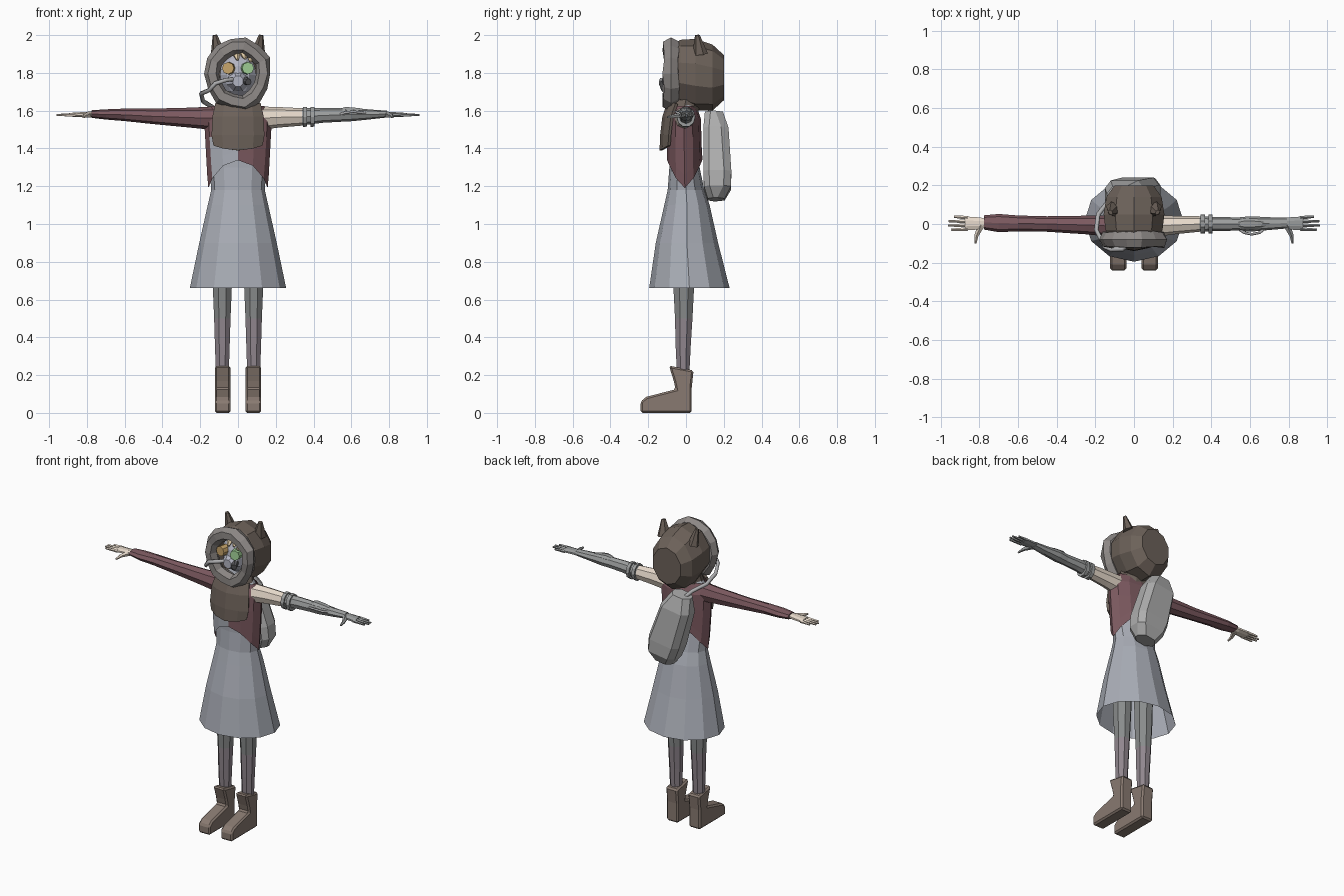
import bpy, bmesh, math, random
from mathutils import Vector, Matrix

if "Cube" in bpy.data.objects:
    bpy.data.objects.remove(bpy.data.objects["Cube"])

random.seed(4)
COL = dict(dress=(.40, .42, .47), maroon=(.20, .10, .115), brown=(.15, .12, .10), boot=(.25, .195, .165),
           skin=(.80, .70, .60), metal=(.33, .34, .34), fur=(.27, .25, .24), sock=(.28, .24, .27),
           thigh=(.25, .26, .26), mask=(.45, .46, .54), amber=(.55, .36, .14), green=(.35, .62, .30),
           hair=(.78, .62, .40), dark=(.10, .10, .11), pack=(.42, .42, .42), hose=(.42, .42, .43))


def mat(key):
    m = bpy.data.materials.get(key) or bpy.data.materials.new(key)
    m.diffuse_color = (*COL[key], 1)
    m.use_nodes = True
    m.node_tree.nodes["Principled BSDF"].inputs["Base Color"].default_value = m.diffuse_color
    return m


def finish(bm, name, col):
    bmesh.ops.recalc_face_normals(bm, faces=bm.faces)
    me = bpy.data.meshes.new(name)
    bm.to_mesh(me)
    bm.free()
    ob = bpy.data.objects.new(name, me)
    bpy.context.collection.objects.link(ob)
    me.materials.append(mat(col))
    return ob


def tube(name, secs, axis, n, col, caps=(True, True), phase=0.0):
    """Loft of elliptical rings; each section is (along, centre a, centre b, radius a, radius b)."""
    bm = bmesh.new()
    rings = []
    for t, a, b, ra, rb in secs:
        ring = []
        for i in range(n):
            w = 2 * math.pi * (i + phase) / n
            p, q = a + ra * math.cos(w), b + rb * math.sin(w)
            ring.append(bm.verts.new({'x': (t, p, q), 'y': (p, t, q), 'z': (p, q, t)}[axis]))
        rings.append(ring)
    for r, s in zip(rings, rings[1:]):
        for i in range(n):
            j = (i + 1) % n
            bm.faces.new((r[i], r[j], s[j], s[i]))
    if caps[0]:
        bm.faces.new(rings[0])
    if caps[1]:
        bm.faces.new(rings[-1])
    return finish(bm, name, col)


def ball(name, c, r, col, u=8, v=6):
    bm = bmesh.new()
    bmesh.ops.create_uvsphere(bm, u_segments=u, v_segments=v, radius=1)
    bm.transform(Matrix.Translation(c) @ Matrix.Diagonal((*r, 1)))
    return finish(bm, name, col)


def rod(name, p, q, r1, r2, col, n=6, flat=1.0):
    p, q = Vector(p), Vector(q)
    bm = bmesh.new()
    bmesh.ops.create_cone(bm, cap_ends=True, segments=n, radius1=r1, radius2=r2, depth=(q - p).length)
    bm.transform(Matrix.Translation((p + q) / 2) @ (q - p).to_track_quat('Z', 'Y').to_matrix().to_4x4()
                 @ Matrix.Diagonal((1, flat, 1, 1)))
    return finish(bm, name, col)


def cable(name, pts, r, col):
    cu = bpy.data.curves.new(name, 'CURVE')
    cu.dimensions = '3D'
    cu.bevel_depth, cu.bevel_resolution, cu.use_fill_caps = r, 1, True
    sp = cu.splines.new('POLY')
    sp.points.add(len(pts) - 1)
    for s, p in zip(sp.points, pts):
        s.co = (*p, 1)
    ob = bpy.data.objects.new(name, cu)
    bpy.context.collection.objects.link(ob)
    cu.materials.append(mat(col))
    return ob


# Dress: open flared skirt running up into the bodice
tube('dress', [(.66, 0, .018, .255, .213), (.9, 0, .005, .205, .165), (1.1, 0, .005, .16, .12),
               (1.18, 0, 0, .142, .097), (1.3, 0, -.008, .15, .08), (1.5, 0, -.01, .16, .08),
               (1.6, 0, -.01, .14, .07), (1.66, 0, .01, .07, .055)], 'z', 12, 'dress', (False, True))

# Jacket shell with a hem rising at front and back, cut open on one side of the chest
jacket = tube('jacket', [(1.19, 0, -.006, .157, .094), (1.26, 0, -.008, .163, .092), (1.46, 0, -.01, .174, .092),
                         (1.56, 0, -.01, .18, .088), (1.625, 0, -.01, .14, .065)], 'z', 12, 'maroon', (False, False))
jacket.data.materials.append(mat('dress'))
for v in jacket.data.vertices:
    if v.co.z < 1.3:
        rise = abs((v.co.y + .007) / .094) ** 1.5
        v.co.z += .15 * rise * (1 if v.co.z < 1.22 else .85)
for f in jacket.data.polygons:
    if f.center.z > 1.3 and f.center.z < 1.45 and -.15 < f.center.x < -.02 and f.center.y < -.03:
        f.material_index = 1

# Scarf hanging over the chest
bm = bmesh.new()
grid = []
for z, hw, y in ((1.64, .12, -.10), (1.57, .135, -.125), (1.47, .14, -.137), (1.39, .13, -.14)):
    row = []
    for k in (-1, -.6, 0, .6, 1):
        row.append(bm.verts.new((k * hw, y + .045 * k * k, z + (.025 * k * k if z < 1.4 else 0))))
    grid.append(row)
for r, s in zip(grid, grid[1:]):
    for i in range(4):
        bm.faces.new((r[i], s[i], s[i + 1], r[i + 1]))
scarf = finish(bm, 'scarf', 'brown')
scarf.modifiers.new('thick', 'SOLIDIFY').thickness = .015
tube('neck_wrap', [(1.56, 0, -.02, .13, .085), (1.66, 0, 0, .10, .08)], 'z', 10, 'brown')

# Legs and boots
for s, side in ((-1, 'right'), (1, 'left')):
    tube(side + '_stocking', [(.18, s * .083, -.015, .036, .034), (.35, s * .083, -.015, .042, .043),
                              (.5, s * .083, -.012, .047, .05)], 'z', 8, 'sock', phase=.5)
    tube(side + '_thigh', [(.5, s * .083, -.012, .047, .05), (.68, s * .083, -.012, .055, .06),
                           (1.0, s * .08, -.005, .06, .065)], 'z', 8, 'thigh', phase=.5)
    bm = bmesh.new()
    prof = [(.03, 0), (.03, .13), (.04, .225), (-.09, .25), (-.065, .17), (-.055, .125), (-.21, .085), (-.24, .06), (-.24, 0)]
    f = bm.faces.new([bm.verts.new((s * .081 - .042, y, z)) for y, z in prof])
    ext = bmesh.ops.extrude_face_region(bm, geom=[f])
    bmesh.ops.translate(bm, verts=[g for g in ext['geom'] if isinstance(g, bmesh.types.BMVert)], vec=(.084, 0, 0))
    boot = finish(bm, side + '_boot', 'boot')
    bev = boot.modifiers.new('bevel', 'BEVEL')
    bev.width, bev.segments = .01, 1

# Sleeved arm on one side
tube('sleeve', [(-.13, -.01, 1.56, .055, .062), (-.25, -.005, 1.563, .048, .053), (-.45, 0, 1.57, .04, .041),
                (-.6, .003, 1.578, .041, .033), (-.7, .005, 1.58, .047, .027), (-.775, .008, 1.582, .037, .02)],
     'x', 8, 'maroon')
# Bare shoulder and mechanical arm on the other
tube('bare_shoulder', [(.12, -.01, 1.56, .055, .062), (.22, -.005, 1.565, .047, .054), (.34, 0, 1.567, .04, .046)],
     'x', 8, 'skin')
tube('mechanical_arm', [(.33, 0, 1.567, .04, .046), (.45, 0, 1.575, .036, .039), (.54, 0, 1.577, .034, .036),
                        (.6, 0, 1.58, .04, .036), (.7, .002, 1.58, .033, .026), (.79, .005, 1.582, .028, .018)],
     'x', 8, 'metal')
for i, x in enumerate((.355, .395)):
    tube(f'arm_band_{i}', [(x - .011, 0, 1.567, .05, .056), (x + .011, 0, 1.567, .049, .054)], 'x', 10, 'metal')
tube('forearm_plate', [(.53, 0, 1.60, .014, .008), (.57, 0, 1.605, .03, .017), (.64, 0, 1.6, .028, .016),
                       (.7, 0, 1.595, .012, .006)], 'x', 6, 'metal')
cable('forearm_cable', [(.54, -.025, 1.58), (.57, -.045, 1.59), (.61, -.053, 1.595), (.65, -.045, 1.59), (.68, -.02, 1.585)],
      .007, 'hose')

# Hands
for s, side, col in ((-1, 'right', 'skin'), (1, 'left', 'metal')):
    tube(side + '_palm', [(s * .76, .006, 1.582, .022, .015), (s * .80, .003, 1.58, .034, .015),
                          (s * .875, .003, 1.578, .039, .012)], 'x', 8, col, phase=.5)
    for i, tip in enumerate((.945, .962, .96, .93)):
        y = -.026 + .0195 * i
        rod(f'{side}_finger_{i}', (s * .86, y, 1.578), (s * tip, y * 1.15, 1.576), .0105, .006, col, 5)
    rod(side + '_thumb_base', (s * .79, -.005, 1.578), (s * .815, -.06, 1.572), .019, .011, col, 5)
    rod(side + '_thumb_tip', (s * .814, -.056, 1.572), (s * .82, -.10, 1.565), .011, .006, col, 5)

# Hood, ears and ragged fur trim
tube('hood', [(-.07, 0, 1.795, .135, .155), (-.03, 0, 1.80, .155, .175), (.05, 0, 1.79, .165, .19),
              (.14, 0, 1.775, .15, .175), (.2, 0, 1.775, .105, .12)], 'y', 10, 'brown', (False, True), .5)
for s, side in ((-1, 'right'), (1, 'left')):
    rod(side + '_ear', (s * .105, .075, 1.90), (s * .122, .06, 2.0), .045, .014, 'brown', 6, .8)
bm = bmesh.new()
N, M = 14, 6
rings = []
for i in range(N):
    a = 2 * math.pi * i / N
    bump = random.uniform(-.009, .009)
    ring = []
    for j in range(M):
        b = 2 * math.pi * j / M
        r = .042 + random.uniform(-.006, .006)
        d = r * math.cos(b) + bump
        ring.append(bm.verts.new(((.138 + d) * math.cos(a), -.08 + 1.1 * r * math.sin(b), 1.795 + (.15 + d) * math.sin(a))))
    rings.append(ring)
for i in range(N):
    r, s = rings[i], rings[(i + 1) % N]
    for j in range(M):
        k = (j + 1) % M
        bm.faces.new((r[j], r[k], s[k], s[j]))
finish(bm, 'fur_trim', 'fur')

# Masked face
ball('head', (0, 0, 1.79), (.10, .09, .12), 'mask', 10, 8)
tube('muzzle', [(-.112, 0, 1.755, .03, .03), (-.06, 0, 1.76, .065, .06)], 'y', 8, 'mask', phase=.5)
for s, name, col in ((-1, 'amber', 'amber'), (1, 'green', 'green')):
    rod(name + '_lens', (s * .045, -.06, 1.823), (s * .053, -.112, 1.825), .034, .032, col, 8)
rod('filter', (.035, -.08, 1.76), (.055, -.12, 1.752), .022, .018, 'dark', 8)
for i, (x, z) in enumerate(((-.01, 1.885), (.03, 1.89), (.06, 1.875))):
    rod(f'hair_lock_{i}', (x, -.05, 1.91), (x + .008, -.10, z - .015), .026, .008, 'hair', 5)

# Breathing hose from mask to backpack
cable('hose', [(-.03, -.105, 1.765), (-.06, -.13, 1.763), (-.12, -.132, 1.745), (-.15, -.12, 1.71), (-.195, -.03, 1.69),
               (-.185, .05, 1.65), (-.13, .12, 1.615), (-.08, .155, 1.56)], .012, 'hose')

# Backpack leaning sideways
bm = bmesh.new()
rings = []
for z, x, hw, y0, y1 in ((1.13, .045, .065, .115, .205), (1.19, .04, .098, .095, .238), (1.27, .02, .11, .092, .24),
                         (1.5, -.05, .10, .092, .225), (1.59, -.075, .065, .10, .195)):
    c = .03
    rings.append([bm.verts.new((x + px, py, z + .15 * px)) for px, py in
                  ((-hw + c, y0), (hw - c, y0), (hw, y0 + c), (hw, y1 - c * 1.3), (hw - c, y1), (-hw + c, y1),
                   (-hw, y1 - c * 1.3), (-hw, y0 + c))])
for r, s in zip(rings, rings[1:]):
    for i in range(8):
        j = (i + 1) % 8
        bm.faces.new((r[i], r[j], s[j], s[i]))
bm.faces.new(rings[0])
bm.faces.new(rings[-1])
finish(bm, 'backpack', 'pack')
